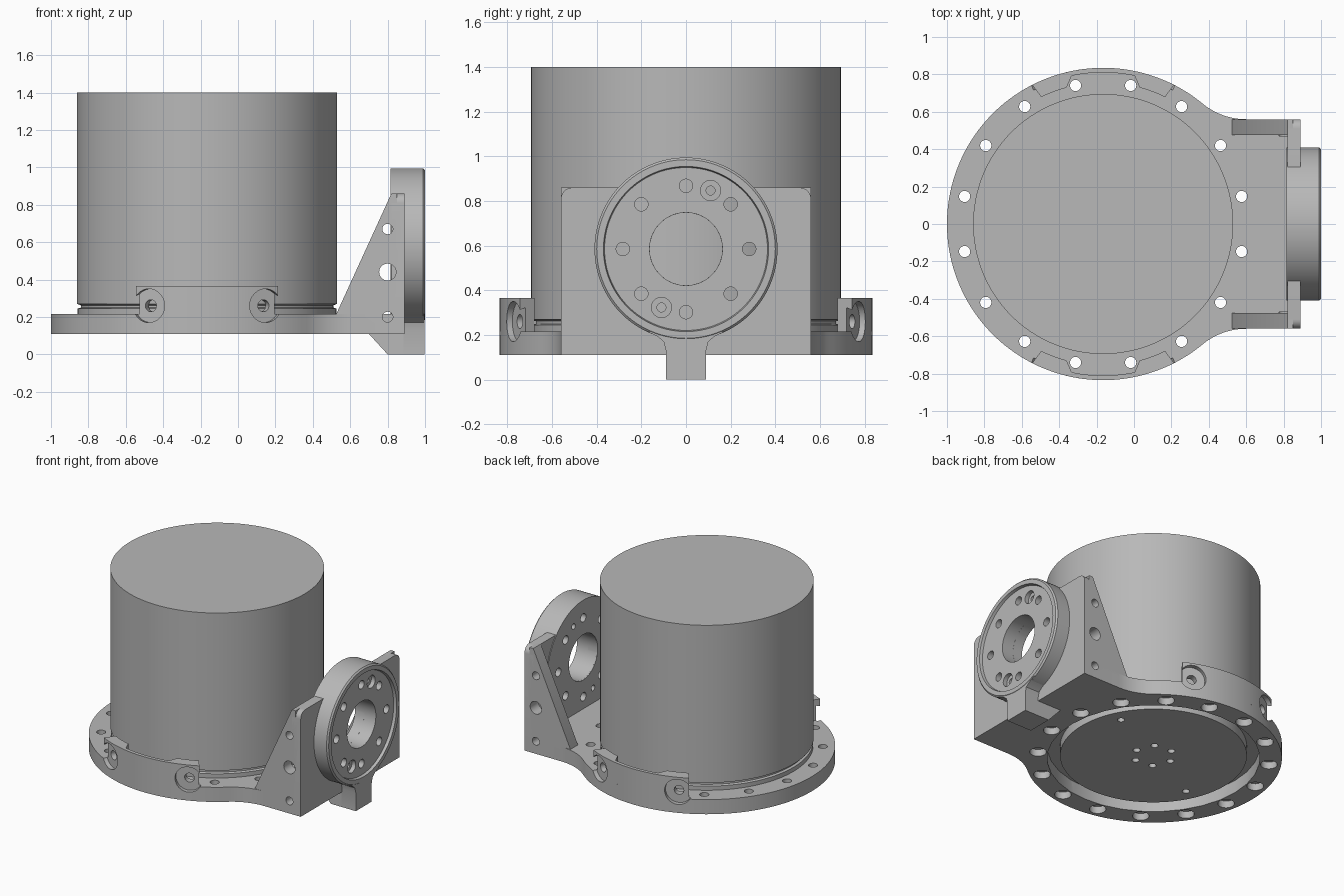
import bpy, bmesh, math
from math import sin, cos, pi, radians
from mathutils import Vector, Matrix

old = bpy.data.objects.get("Cube")
if old:
    bpy.data.objects.remove(old, do_unlink=True)

grey = bpy.data.materials.new("machined_grey")
grey.use_nodes = True
GREY = (0.48, 0.48, 0.48, 1)
grey.diffuse_color = GREY
grey.node_tree.nodes["Principled BSDF"].inputs["Base Color"].default_value = GREY

CX = -0.165           # axis of the round body
FZ = 0.585            # height of the flange axis
AXIS = {"X": Vector((1, 0, 0)), "Y": Vector((0, 1, 0)), "Z": Vector((0, 0, 1))}


def finish(name, bm):
    bmesh.ops.recalc_face_normals(bm, faces=bm.faces)
    mesh = bpy.data.meshes.new(name)
    bm.to_mesh(mesh)
    bm.free()
    ob = bpy.data.objects.new(name, mesh)
    bpy.context.collection.objects.link(ob)
    mesh.materials.append(grey)
    return ob


def prism(name, pts, axis, lo, hi):
    """Extrude a 2D outline along an axis from lo to hi."""
    place = {"X": lambda a, b, t: (t, a, b),
             "Y": lambda a, b, t: (a, t, b),
             "Z": lambda a, b, t: (a, b, t)}[axis]
    bm = bmesh.new()
    face = bm.faces.new([bm.verts.new(place(a, b, lo)) for a, b in pts])
    ext = bmesh.ops.extrude_face_region(bm, geom=[face])
    verts = [g for g in ext["geom"] if isinstance(g, bmesh.types.BMVert)]
    bmesh.ops.translate(bm, vec=AXIS[axis] * (hi - lo), verts=verts)
    return finish(name, bm)


def lathe(name, profile, matrix, closed=False, steps=128):
    """Spin (radius, height) points round z, then place with a matrix."""
    bm = bmesh.new()
    vs = [bm.verts.new((r, 0, h)) for r, h in profile]
    es = [bm.edges.new(p) for p in zip(vs, vs[1:])]
    if closed:
        es.append(bm.edges.new((vs[-1], vs[0])))
    bmesh.ops.spin(bm, geom=vs + es, axis=(0, 0, 1), cent=(0, 0, 0),
                   angle=2 * pi, steps=steps)
    bmesh.ops.remove_doubles(bm, verts=bm.verts, dist=1e-5)
    bm.transform(matrix)
    return finish(name, bm)


def drill(target, holes):
    """Cut cylinders given as (start, direction, radius, length)."""
    bm = bmesh.new()
    for start, d, r, length in holes:
        d = Vector(d).normalized()
        m = Matrix.Translation(Vector(start) + d * length / 2) @ \
            d.to_track_quat("Z", "Y").to_matrix().to_4x4()
        bmesh.ops.create_cone(bm, cap_ends=True, segments=32, radius1=r,
                              radius2=r, depth=length, matrix=m)
    cutter = finish("cutter", bm)
    cutter.hide_render = True
    mod = target.modifiers.new("holes", "BOOLEAN")
    mod.operation, mod.solver, mod.object = "DIFFERENCE", "EXACT", cutter
    mod.use_self = True
    bpy.context.view_layer.objects.active = target
    bpy.ops.object.modifier_apply(modifier=mod.name)
    bpy.data.objects.remove(cutter, do_unlink=True)


def arc(cx, cy, r, a0, a1, n):
    return [(cx + r * cos(radians(a0 + (a1 - a0) * i / n)),
             cy + r * sin(radians(a0 + (a1 - a0) * i / n))) for i in range(n + 1)]


body_at = Matrix.Translation((CX, 0, 0))

# Main drum with a groove near its foot and a recessed underside
drum = lathe("drum", [(0, 0.13), (0.607, 0.13), (0.607, 0.2), (0.692, 0.2),
                      (0.692, 0.245), (0.675, 0.25), (0.675, 0.262),
                      (0.695, 0.27), (0.695, 1.4), (0, 1.4)], body_at)
up = (0, 0, 1)
under = [((CX + 0.13 * cos(a), 0.13 * sin(a), 0.1), up, 0.024, 0.1)
         for a in (radians(53 + 60 * k) for k in range(6))]
under += [((CX + s * 0.46, s * 0.22, 0.1), up, 0.024, 0.1) for s in (1, -1)]
drill(drum, under)

# Base plate: round body flowing into the square bracket foot
half = [(0.89, 0.56)] + arc(0.6, 0.927, 0.367, 270, 230.5, 10)
half += arc(CX, 0, 0.835, 50.5, 180, 56)[1:]
outline = half + [(x, -y) for x, y in reversed(half[:-1])]
base = prism("base_plate", outline, "Z", 0.11, 0.215)
holes = [((CX, 0, 0), up, 0.692, 0.5)]
for k in range(16):
    a = radians(11.25 + 22.5 * k)
    p = (CX + 0.755 * cos(a), 0.755 * sin(a), 0)
    holes += [(p, up, 0.03, 0.4), (p, up, 0.054, 0.16)]

# Clamp lips on both sides, each a thin wall with two bosses
pads = []
for side in (-1, 1):
    for off in (-22, 22):
        a = radians(90 * side + off)
        d = Vector((cos(a), sin(a), 0))
        c = Vector((CX, 0, 0.26))
        pads += [(c + d * 0.803, d, 0.09, 0.1), (c + d * 0.72, d, 0.032, 0.2)]
drill(base, holes + [p for p in pads if p[2] > 0.05])

for side, label in ((-1, "front"), (1, "back")):
    m = 90 * side
    ring = arc(CX, 0, 0.835, m - 27, m + 27, 28)
    ring += arc(CX, 0, 0.755, m + 26, m + 15, 4)
    ring += arc(CX, 0, 0.81, m + 12, m - 12, 14)
    ring += arc(CX, 0, 0.755, m - 15, m - 26, 4)
    lip = prism(label + "_clamp_lip", ring, "Z", 0.2, 0.365)
    drill(lip, pads)

# Upright bracket plate with rounded top corners
top = arc(0.51, 0.81, 0.05, 0, 90, 8)
plate = prism("bracket_plate", [(-0.56, 0.11), (0.56, 0.11)] + top +
              [(-y, z) for y, z in reversed(top)], "X", 0.82, 0.89)

# Flange ring with a shallow face recess and open bore
flange = lathe("flange", [(0.163, 0.815), (0.41, 0.815), (0.41, 0.99),
                          (0.4, 1.0), (0.37, 1.0), (0.365, 0.98),
                          (0.163, 0.98)],
               Matrix.Translation((0, 0, FZ)) @ Matrix.Rotation(pi / 2, 4, "Y"),
               closed=True)
right = (1, 0, 0)
bolts = [((0.7, 0.283 * cos(k * pi / 4), FZ + 0.283 * sin(k * pi / 4)),
          right, 0.03, 0.5) for k in range(8)]
for s in (-1, 1):
    pin = (s * 0.11, FZ + s * 0.262)
    bolts += [((0.7, *pin), right, 0.02, 0.5), ((0.95, *pin), right, 0.045, 0.2)]
drill(flange, bolts)
drill(plate, bolts + [((0.7, 0, FZ), right, 0.163, 0.5)])

# Side gussets with cross holes
side_holes = [((0.8, -0.7, z), (0, 1, 0), r, 0.23)
              for z, r in ((0.67, 0.028), (0.44, 0.045), (0.2, 0.028))]
side_holes += [((x, 0.47, z), d, r, n) for (x, y, z), d, r, n in side_holes]
for s, label in ((-1, "front"), (1, "back")):
    gusset = prism(label + "_gusset", [(0.525, 0.2), (0.85, 0.2), (0.85, 0.86),
                                       (0.82, 0.86), (0.525, 0.215)], "Y",
                   min(s * 0.475, s * 0.56), max(s * 0.475, s * 0.56))
    drill(gusset, side_holes)
drill(plate, side_holes)
drill(base, side_holes)

# Locating tab under the flange, flared where it meets the ring
flare = [(0.09, 0), (0.09, 0.13), (0.1, 0.17), (0.13, 0.195), (0.18, 0.217)]
prism("tab_front", flare + [(0, 0.2)] + [(-y, z) for y, z in reversed(flare)],
      "X", 0.885, 0.998)
prism("tab_foot", [(0.69, 0.12), (0.8, 0), (0.89, 0), (0.89, 0.12)],
      "Y", -0.09, 0.09)

# Smooth the curved walls and keep the edges crisp
bpy.ops.object.select_all(action="DESELECT")
for ob in bpy.context.collection.objects:
    if ob.type == "MESH" and grey.name in ob.data.materials:
        ob.select_set(True)
        bpy.context.view_layer.objects.active = ob
bpy.ops.object.shade_smooth_by_angle(angle=radians(30))
